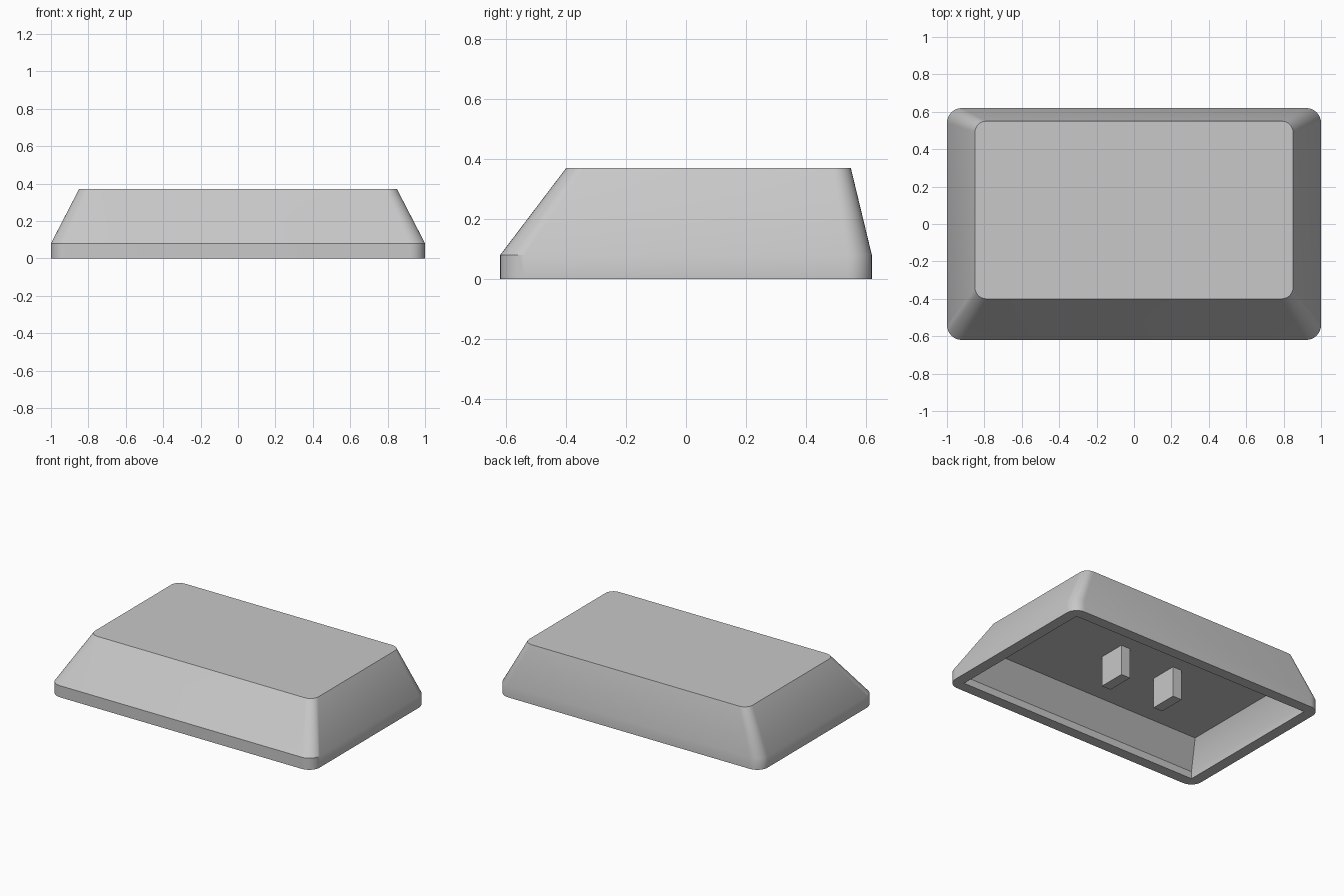
import bpy, bmesh, math

cube = bpy.data.objects.get("Cube")
if cube:
    bpy.data.objects.remove(cube, do_unlink=True)

grey = bpy.data.materials.new("light_grey")
grey.use_nodes = True
colour = (0.58, 0.58, 0.58, 1)
grey.diffuse_color = colour
grey.node_tree.nodes["Principled BSDF"].inputs["Base Color"].default_value = colour

CORNER_STEPS = 8


def finish(name, bm):
    """Turn a bmesh into a shaded object."""
    bmesh.ops.recalc_face_normals(bm, faces=bm.faces)
    mesh = bpy.data.meshes.new(name)
    bm.to_mesh(mesh)
    bm.free()
    mesh.materials.append(grey)
    obj = bpy.data.objects.new(name, mesh)
    bpy.context.collection.objects.link(obj)
    bpy.ops.object.select_all(action="DESELECT")
    obj.select_set(True)
    bpy.context.view_layer.objects.active = obj
    bpy.ops.object.shade_smooth_by_angle(angle=math.radians(30))
    return obj


def rounded_ring(bm, half_x, front, back, z, radius):
    """Rectangle outline with rounded corners, anticlockwise."""
    verts = []
    corners = [(1, back, 1), (-1, back, 1), (-1, front, -1), (1, front, -1)]
    for i, (sx, y, sy) in enumerate(corners):
        cx, cy = sx * (half_x - radius), y - sy * radius
        for k in range(CORNER_STEPS + 1):
            a = math.pi / 2 * (i + k / CORNER_STEPS)
            verts.append(bm.verts.new((cx + radius * math.cos(a),
                                       cy + radius * math.sin(a), z)))
    return verts


# Cap shell: outside from top to rim, then inside from rim to ceiling
sections = [
    (0.85, -0.40, 0.55, 0.37, 0.06),
    (1.00, -0.62, 0.62, 0.08, 0.08),
    (1.00, -0.62, 0.62, 0.00, 0.08),
    (0.925, -0.545, 0.545, 0.00, 0.0),
    (0.925, -0.545, 0.545, 0.05, 0.0),
    (0.85, -0.42, 0.51, 0.21, 0.0),
]
bm = bmesh.new()
rings = [rounded_ring(bm, *s) for s in sections]
for a, b in zip(rings, rings[1:]):
    for i in range(len(a)):
        j = (i + 1) % len(a)
        bm.faces.new((a[i], a[j], b[j], b[i]))
bm.faces.new(rings[0])
bm.faces.new(rings[-1])
bmesh.ops.remove_doubles(bm, verts=bm.verts, dist=0.0005)
finish("cap_shell", bm)

# Two mounting prongs under the ceiling
for side, x in (("left", 0.21), ("right", -0.21)):
    bm = bmesh.new()
    bmesh.ops.create_cube(bm, size=1)
    bmesh.ops.scale(bm, vec=(0.07, 0.19, 0.215), verts=bm.verts)
    bmesh.ops.translate(bm, vec=(x, 0.075, 0.1075), verts=bm.verts)
    finish(side + "_prong", bm)
